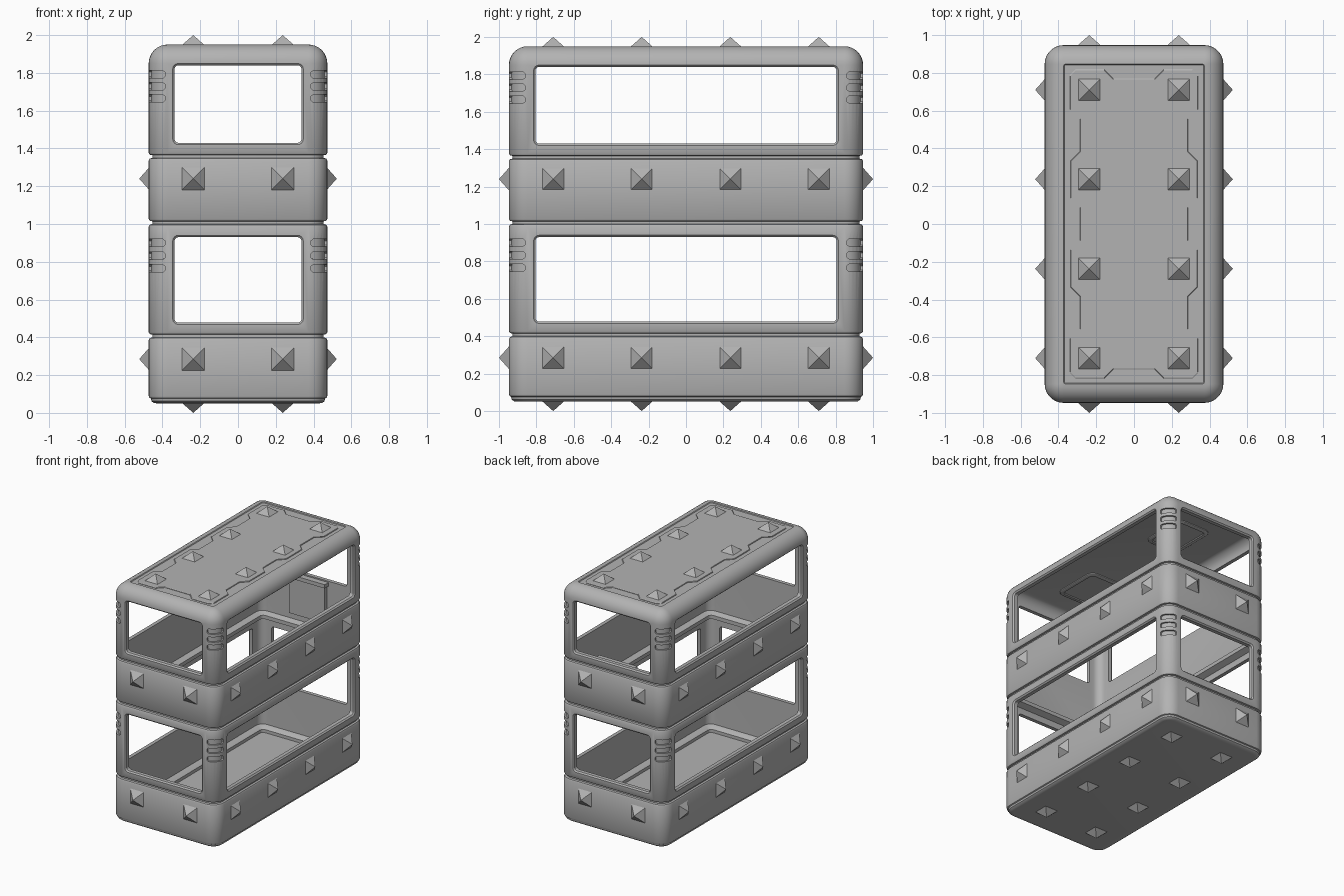
import bpy, bmesh
from math import sin, cos, pi, radians
from mathutils import Vector

if "Cube" in bpy.data.objects:
    bpy.data.objects.remove(bpy.data.objects["Cube"], do_unlink=True)

grey = bpy.data.materials.new("plain_grey")
grey.use_nodes = True
GREY = (0.45, 0.45, 0.45, 1)
grey.diffuse_color = GREY
grey.node_tree.nodes["Principled BSDF"].inputs["Base Color"].default_value = GREY

HX, HY, R = 0.473, 0.947, 0.1      # half width, half length, corner radius
SX, SY = 0.237, (-0.71, -0.237, 0.237, 0.71)


def make(name, bm):
    bmesh.ops.recalc_face_normals(bm, faces=bm.faces)
    me = bpy.data.meshes.new(name)
    bm.to_mesh(me)
    bm.free()
    me.materials.append(grey)
    ob = bpy.data.objects.new(name, me)
    bpy.context.collection.objects.link(ob)
    return ob


def rounded(hx, hy, r, n=7):
    """Outline of a rounded rectangle."""
    pts = []
    for k, (sx, sy) in enumerate(((1, 1), (-1, 1), (-1, -1), (1, -1))):
        for i in range(n + 1):
            a = pi / 2 * (k + i / n)
            pts.append((sx * (hx - r) + r * cos(a), sy * (hy - r) + r * sin(a)))
    return pts


def add_loft(bm, sections):
    """Skin a row of closed sections and cap both ends."""
    rings = [[bm.verts.new(p) for p in s] for s in sections]
    n = len(rings[0])
    for a, b in zip(rings, rings[1:]):
        for i in range(n):
            j = (i + 1) % n
            bm.faces.new((a[i], a[j], b[j], b[i]))
    bm.faces.new(rings[0][::-1])
    bm.faces.new(rings[-1])


def loft(name, sections):
    bm = bmesh.new()
    add_loft(bm, sections)
    return make(name, bm)


def stack(name, profile, hx=HX, hy=HY, r=R, least=0.012, cy=0):
    """Loft rounded rectangles along an (inset, height) profile."""
    return loft(name, [[(x, y + cy, z) for x, y in
                        rounded(hx - d, hy - d, max(r - d, least))] for d, z in profile])


def smooth(ob):
    bpy.ops.object.select_all(action='DESELECT')
    bpy.context.view_layer.objects.active = ob
    ob.select_set(True)
    bpy.ops.object.shade_smooth_by_angle(angle=radians(35))


# outer body with grooves between the bands and a rounded roof edge
outer = [(0.05, 0.05), (0.028, 0.052), (0.015, 0.062), (0.012, 0.076), (0.004, 0.08), (0, 0.09)]
for z in (0.41, 1.01, 1.36):
    outer += [(0, z - 0.025), (0.006, z - 0.014), (0.02, z - 0.01),
              (0.02, z + 0.004), (0.006, z + 0.007), (0, z + 0.017)]
outer += [(R - R * cos(a), 1.85 + R * sin(a)) for a in (i * pi / 16 for i in range(9))]
outer += [(0.104, 1.944)]
shell = stack("shell", outer)

# hollow inside with a floor frame and a ledge at mid height
cavity = stack("cavity_cutter", [
    (0.085, 0.085), (0.085, 0.11), (0.06, 0.125), (0.04, 0.13), (0.04, 0.98), (0.085, 1.0),
    (0.085, 1.03), (0.04, 1.045), (0.04, 1.86), (0.05, 1.89), (0.075, 1.918), (0.1, 1.925)],
    least=0.03)
cutters = [cavity]

# window openings with a small chamfer on the outside edge
for z0, z1 in ((0.478, 0.93), (1.43, 1.84)):
    zc, hz = (z0 + z1) / 2, (z1 - z0) / 2
    for name, half, reach, along_x in (("end", 0.336, HY, False), ("side", 0.805, HX, True)):
        rows = []
        for t, flare in ((-reach - 0.04, 0.05), (-reach + 0.01, 0),
                         (reach - 0.01, 0), (reach + 0.04, 0.05)):
            rows.append([(t, u, zc + v) if along_x else (u, t, zc + v)
                         for u, v in rounded(half + flare, hz + flare, 0.02 + flare, 4)])
        cutters.append(loft(name + "_window_cutter", rows))

# three slots wrapping each corner of each window level
bm = bmesh.new()
for z in (0.765, 0.833, 0.9, 1.665, 1.729, 1.793):
    for sx in (-1, 1):
        for sy in (-1, 1):
            rows = []
            for i in range(13):
                a = radians(8 + 74 * i / 12)
                h = 0.02 * (0.55 if i in (0, 12) else 1)
                rows.append([(sx * (HX - R + q * cos(a)), sy * (HY - R + q * sin(a)), z + k * h)
                             for q, k in ((R - 0.014, -1), (R + 0.03, -1),
                                          (R + 0.03, 1), (R - 0.014, 1))])
            add_loft(bm, rows)
cutters.append(make("slot_cutter", bm))

for c in cutters:
    m = shell.modifiers.new(c.name, 'BOOLEAN')
    m.operation, m.solver, m.object = 'DIFFERENCE', 'EXACT', c
    bpy.context.view_layer.objects.active = shell
    bpy.ops.object.modifier_apply(modifier=m.name)
for c in cutters:
    bpy.data.objects.remove(c, do_unlink=True)
smooth(shell)

# raised roof plate whose outline swells around the studs
edge = []
for y in SY:
    w = 0.335 if abs(y) < 0.5 else 0.34
    edge += [(0.285, y - 0.15), (w, y - 0.1), (w, y + 0.1), (0.285, y + 0.15)]
edge = edge[2:-2]
end = [(0.34, 0.79), (0.31, 0.82), (0.16, 0.82), (0.11, 0.77)]
half = [(x, -y) for x, y in reversed(end)] + edge + end
outline = half + [(-x, -y) for x, y in half]
loft("roof_plate", [[(x * k, y * k, z) for x, y in outline]
                    for k, z in ((1, 1.935), (1, 1.947), (0.992, 1.95))])

# two framed panels under the roof
for y in (-0.5, 0.5):
    panel = stack("ceiling_panel", [(0, 1.93), (0, 1.918), (0.006, 1.914), (0.03, 1.914),
                                    (0.036, 1.92), (0.06, 1.92)],
                  hx=0.15, hy=0.2, r=0.06, cy=y)
    smooth(panel)

# plain panel with a lip on the inside of the back wall
for name, hw, z0, z1, depth in (("back_inner_panel", 0.16, 1.1, 1.4, 0.03),
                                ("back_inner_lip", 0.17, 1.39, 1.42, 0.045)):
    y0, y1 = HY - 0.042 - depth, HY - 0.03
    loft(name, [[(-hw, y0, z), (hw, y0, z), (hw, y1, z), (-hw, y1, z)] for z in (z0, z1)])

# pyramid studs on every side
bm = bmesh.new()


def stud(p, n):
    p, n = Vector(p), Vector(n)
    u = Vector((0, 0, 1)) if abs(n.z) < 0.5 else Vector((1, 0, 0))
    v = n.cross(u)
    base = [bm.verts.new(p - n * 0.004 + 0.061 * (a * u + b * v))
            for a, b in ((-1, -1), (1, -1), (1, 1), (-1, 1))]
    tip = bm.verts.new(p + n * 0.05)
    bm.faces.new(base)
    for i in range(4):
        bm.faces.new((base[i], base[(i + 1) % 4], tip))


for s in (-1, 1):
    for z in (0.285, 1.24):
        for y in SY:
            stud((s * HX, y, z), (s, 0, 0))
        for x in (-SX, SX):
            stud((x, s * 0.95, z), (0, s, 0))
    for x in (-SX, SX):
        for y in SY:
            stud((x, y, 1 + s * 0.95), (0, 0, s))
make("studs", bm)
